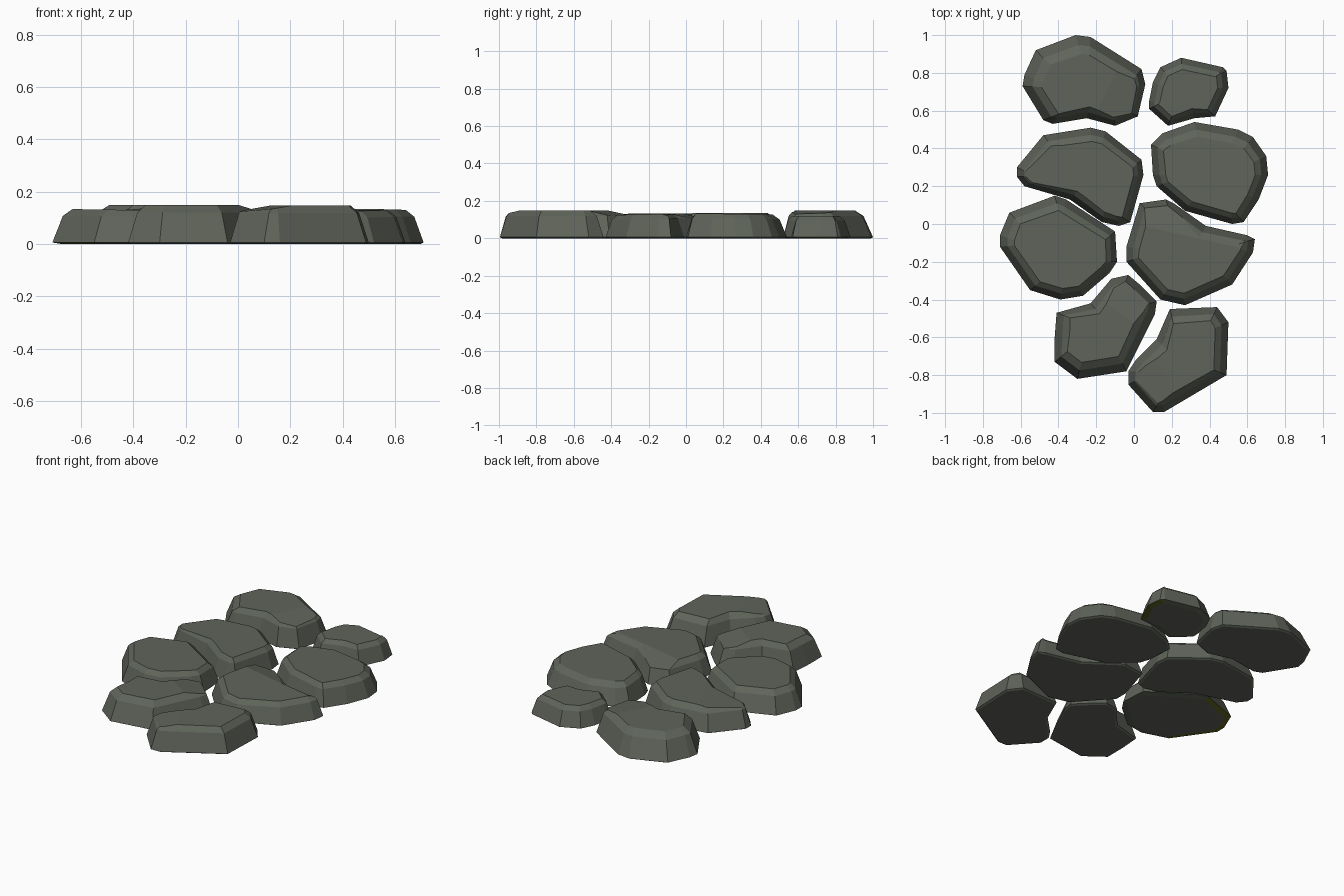
import bpy, bmesh
from mathutils import Vector

if "Cube" in bpy.data.objects:
    bpy.data.objects.remove(bpy.data.objects["Cube"])


def material(name, rgb):
    m = bpy.data.materials.new(name)
    m.diffuse_color = (*rgb, 1)
    m.use_nodes = True
    m.node_tree.nodes["Principled BSDF"].inputs["Base Color"].default_value = m.diffuse_color
    return m


STONE = material("grey_green_stone", (0.114, 0.127, 0.102))
MOSS = material("olive_underside_rim", (0.115, 0.122, 0.015))


def pull_in(pts, d, shift=(0, 0)):
    """Shrink an outline by d, half along its normals and half towards its centre."""
    c = sum(pts, Vector((0, 0))) / len(pts)
    out = []
    for i, p in enumerate(pts):
        t = (pts[(i + 1) % len(pts)] - pts[i - 1]).normalized()
        inward = Vector((t.y, -t.x))          # outlines run clockwise
        out.append(p + (inward + (c - p).normalized()).normalized() * d + Vector(shift))
    return out


def stone(name, coords, height, inset, shift=(0, 0), tilt=(0, 0), facets=(), moss=None):
    pts = [Vector(coords[i:i + 2]) for i in range(0, len(coords), 2)]
    c = sum(pts, Vector((0, 0))) / len(pts)
    half = (shift[0] * .5, shift[1] * .5)
    rings = [(pull_in(pts, .035 if moss else .012), 0), (pts, .006),
             (pull_in(pts, inset * .6, half), height * .8),
             (pull_in(pts, inset * 1.15, shift), height)]
    bm = bmesh.new()
    loops = []
    for ring, z in rings:
        k = z / height if z > .02 else 0
        loops.append([bm.verts.new((p.x, p.y, z + k * Vector(tilt).dot(p - c))) for p in ring])
    n = len(pts)
    # underside, rim, wall, shoulder and top
    bm.faces.new(loops[0])
    bm.faces.new(list(reversed(loops[-1])))
    for level, (a, b) in enumerate(zip(loops, loops[1:])):
        for i in range(n):
            j = (i + 1) % n
            f = bm.faces.new((a[j], a[i], b[i], b[j]))
            mid = f.calc_center_median().xy - c
            if level == 0 and moss and mid.normalized().dot(Vector(moss).normalized()) > .7:
                f.material_index = 1
    bmesh.ops.recalc_face_normals(bm, faces=bm.faces)
    # chiselled sloping facets on the top
    for px, py, nx, ny, slope in facets:
        z = height + Vector(tilt).dot(Vector((px, py)) - c)
        bmesh.ops.bisect_plane(bm, geom=bm.verts[:] + bm.edges[:] + bm.faces[:],
                               plane_co=(px, py, z),
                               plane_no=Vector((nx * slope - tilt[0], ny * slope - tilt[1], 1)).normalized(),
                               clear_outer=True)
        bmesh.ops.holes_fill(bm, edges=[e for e in bm.edges if e.is_boundary], sides=0)
    bmesh.ops.recalc_face_normals(bm, faces=bm.faces)
    me = bpy.data.meshes.new(name)
    bm.to_mesh(me)
    bm.free()
    me.materials.append(STONE)
    if moss:
        me.materials.append(MOSS)
    bpy.context.collection.objects.link(bpy.data.objects.new(name, me))


# back row
stone("stone_back_left",
      [-.52, .92, -.31, 1, -.23, .99, .04, .82, .06, .74, .02, .57, -.10, .52,
       -.25, .56, -.43, .53, -.48, .55, -.59, .73, -.58, .79],
      .15, .07, (.02, -.02), facets=[(-.12, .75, .9, -.43, .12)])
stone("stone_back_right",
      [.14, .83, .25, .88, .47, .83, .49, .81, .50, .72, .43, .57, .32, .56,
       .18, .52, .08, .61, .08, .65, .10, .75],
      .12, .05, (0, -.005), moss=(1, -.1))

# second row
stone("stone_upper_left",
      [-.48, .47, -.23, .51, -.15, .49, .04, .34, .05, .26, -.02, .01, -.08, -.01,
       -.17, .01, -.34, .13, -.58, .20, -.62, .25, -.62, .30],
      .135, .055, (.01, -.01), facets=[(-.3, .25, -.9, -.4, .08)])
stone("stone_upper_right",
      [.15, .48, .32, .54, .55, .50, .63, .46, .70, .36, .71, .26, .66, .13,
       .58, .01, .52, 0, .27, .07, .12, .20, .10, .26, .09, .42],
      .13, .06, (0, -.01), tilt=(0, -.015))

# third row
stone("stone_lower_left",
      [-.66, .06, -.42, .15, -.36, .13, -.10, -.04, -.09, -.20, -.13, -.26,
       -.27, -.38, -.39, -.40, -.55, -.35, -.71, -.12, -.71, -.06],
      .13, .06, (.01, -.01), tilt=(-.015, 0), moss=(-1, .4))
stone("stone_lower_right",
      [.03, .11, .17, .13, .21, .11, .38, -.01, .60, -.06, .64, -.08, .63, -.15,
       .52, -.32, .27, -.43, .14, -.40, -.04, -.20, -.04, -.12],
      .13, .06, (0, -.005), tilt=(0, .02), facets=[(.4, -.09, .22, .97, .3)])

# front row
stone("stone_front_left",
      [-.41, -.47, -.23, -.42, -.12, -.29, -.03, -.27, .03, -.32, .12, -.41,
       .11, -.48, -.04, -.78, -.30, -.82, -.42, -.73, -.42, -.60],
      .15, .07, (0, .01), facets=[(-.08, -.47, .57, .82, .2)])
stone("stone_front_right",
      [.19, -.45, .44, -.44, .50, -.52, .49, -.80, .16, -.995, .10, -.995,
       -.03, -.85, -.03, -.78, .01, -.72, .12, -.61],
      .148, .065, (0, -.005), facets=[(.16, -.78, -.92, -.39, .15)])
